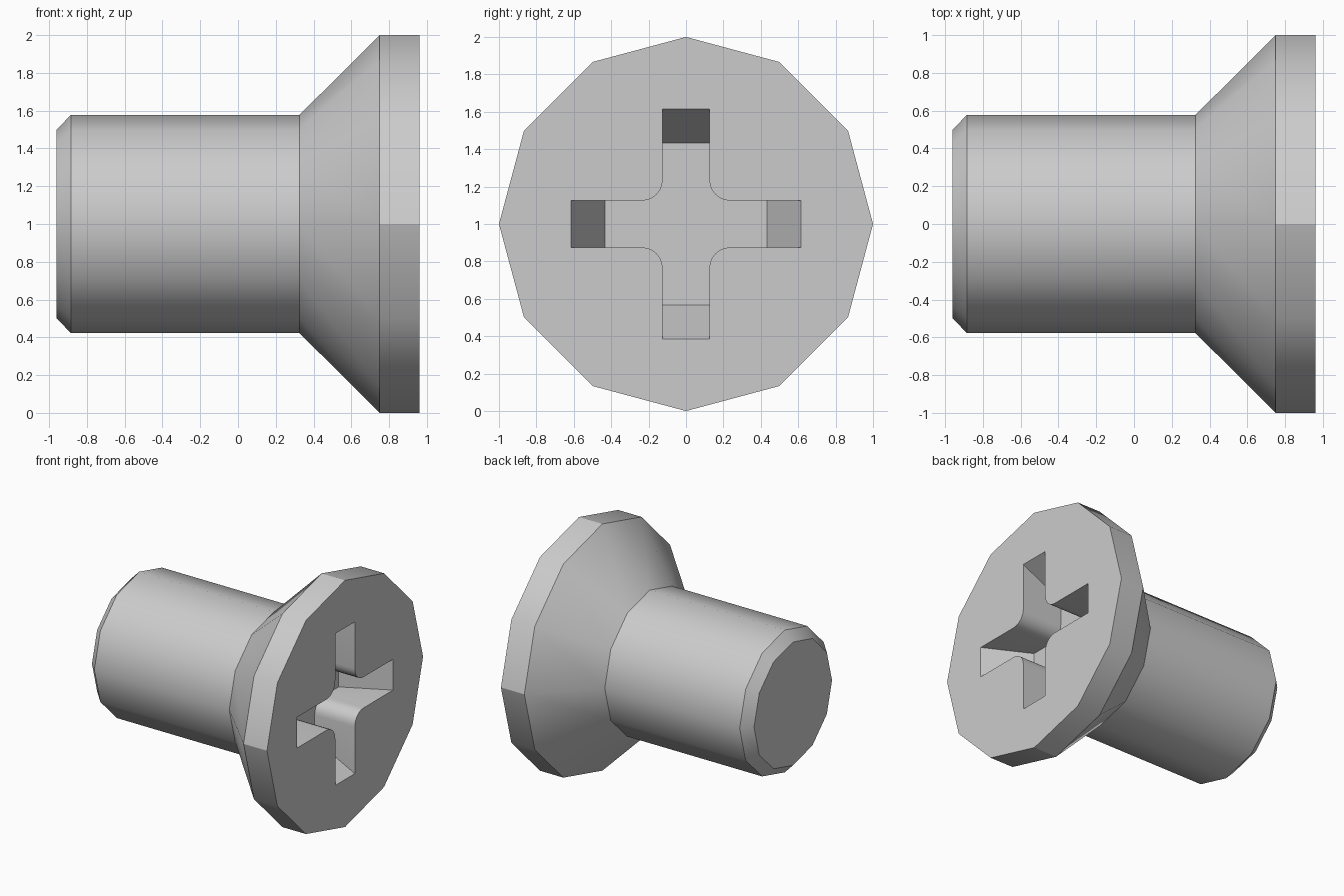
import bpy, bmesh, math
from mathutils import Vector

SIDES = 12
FACE_X = 0.96
RECESS_DEPTH = 0.36

default = bpy.data.objects.get("Cube")
if default:
    bpy.data.objects.remove(default, do_unlink=True)

steel = bpy.data.materials.new("grey_steel")
steel.use_nodes = True
steel.diffuse_color = (0.6, 0.6, 0.6, 1)
steel.node_tree.nodes["Principled BSDF"].inputs["Base Color"].default_value = (0.6, 0.6, 0.6, 1)


def loft(name, rings):
    """Skin matching closed rings of points and cap both ends."""
    bm = bmesh.new()
    rows = [[bm.verts.new(p) for p in ring] for ring in rings]
    for a, b in zip(rows, rows[1:]):
        for i in range(len(a)):
            j = (i + 1) % len(a)
            bm.faces.new((a[i], a[j], b[j], b[i]))
    bm.faces.new(rows[0])
    bm.faces.new(rows[-1])
    bmesh.ops.recalc_face_normals(bm, faces=bm.faces)
    mesh = bpy.data.meshes.new(name)
    bm.to_mesh(mesh)
    bm.free()
    obj = bpy.data.objects.new(name, mesh)
    bpy.context.collection.objects.link(obj)
    mesh.materials.append(steel)
    return obj


def circle(x, radius):
    angles = [math.tau * i / SIDES for i in range(SIDES)]
    return [Vector((x, radius * math.cos(a), 1 + radius * math.sin(a))) for a in angles]


def cross(x, reach, half=0.125, fillet=0.11, steps=6):
    """Cross outline with rounded inner corners, one quarter repeated."""
    c = half + fillet
    quarter = [(reach, -half), (reach, half)]
    for i in range(steps + 1):
        a = math.radians(270 - 90 * i / steps)
        quarter.append((c + fillet * math.cos(a), c + fillet * math.sin(a)))
    points = []
    for turn in range(4):
        ca, sa = round(math.cos(turn * math.pi / 2)), round(math.sin(turn * math.pi / 2))
        points += [Vector((x, y * ca - z * sa, 1 + y * sa + z * ca)) for y, z in quarter]
    return points


# Chamfered shank, countersunk cone and flat rim
profile = [(-0.96, 0.5), (-0.885, 0.577), (0.325, 0.577), (0.75, 1.0), (FACE_X, 1.0)]
screw = loft("countersunk_screw", [circle(x, r) for x, r in profile])

# Cross drive recess with sloping arm ends
slope = (0.615 - 0.432) / RECESS_DEPTH
over = 0.1
cutter = loft("recess_cutter", [cross(FACE_X - RECESS_DEPTH, 0.432),
                                cross(FACE_X + over, 0.615 + slope * over)])
cutter.hide_render = True
cut = screw.modifiers.new("drive_recess", "BOOLEAN")
cut.operation = "DIFFERENCE"
cut.solver = "EXACT"
cut.object = cutter

bpy.ops.object.select_all(action="DESELECT")
bpy.context.view_layer.objects.active = screw
screw.select_set(True)
bpy.ops.object.modifier_apply(modifier=cut.name)
bpy.data.objects.remove(cutter, do_unlink=True)
bpy.ops.object.shade_smooth_by_angle(angle=math.radians(32))

# Crisp rim edges at the four quarter points
verts = screw.data.vertices
for edge in screw.data.edges:
    a, b = (verts[i].co for i in edge.vertices)
    on_rim = min(a.x, b.x) > 0.7 and abs(a.x - b.x) > 0.1
    if on_rim and max(abs(a.y), abs(a.z - 1)) > 0.99:
        edge.use_edge_sharp = True
